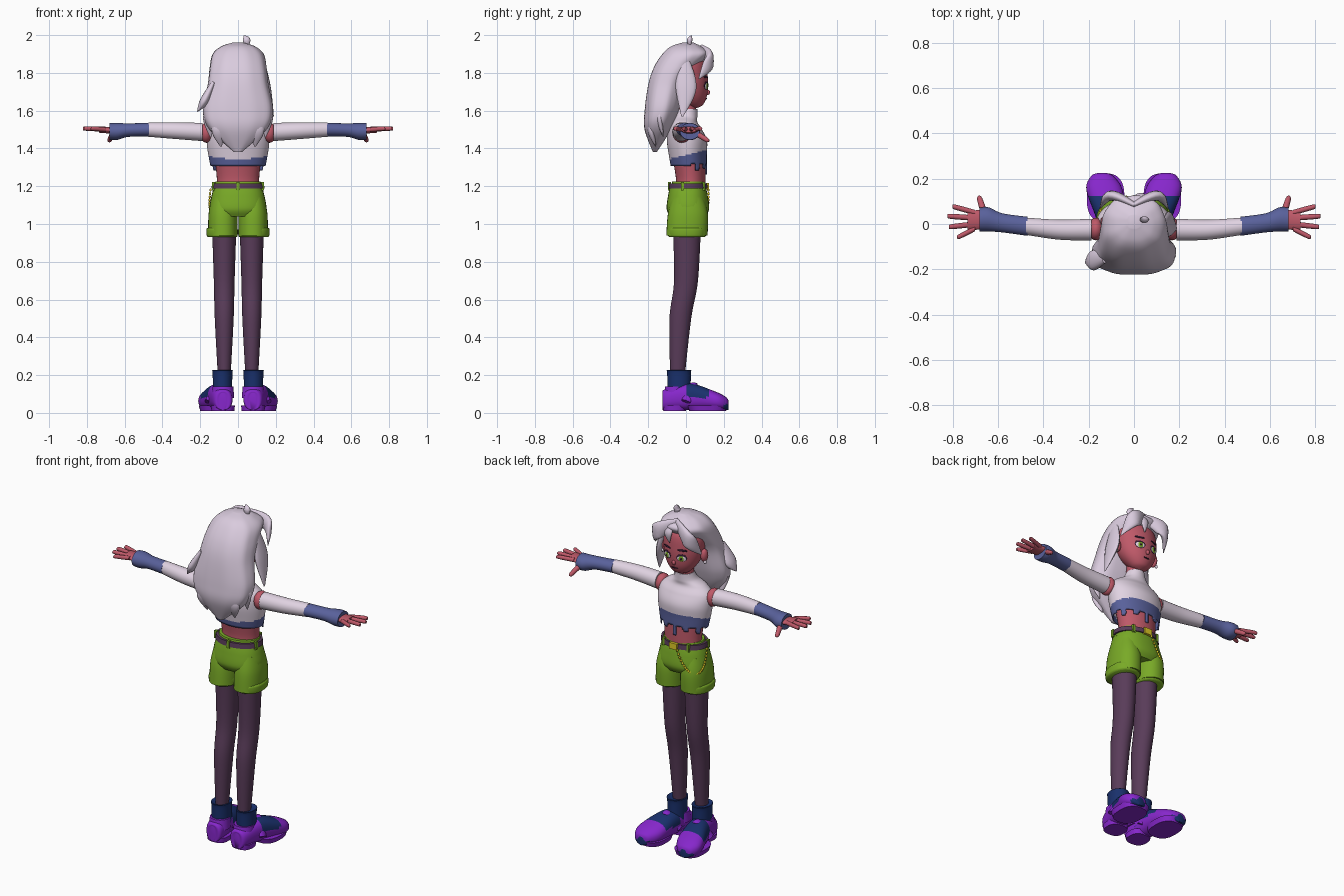
import bpy, bmesh, math
from mathutils import Vector
from mathutils.bvhtree import BVHTree

cube = bpy.data.objects.get("Cube")
if cube:
    bpy.data.objects.remove(cube, do_unlink=True)

X, Y, Z = Vector((1, 0, 0)), Vector((0, 1, 0)), Vector((0, 0, 1))
parts = []


def material(name, *rgb):
    result = bpy.data.materials.new(name)
    result.use_nodes = True
    result.diffuse_color = (*rgb, 1)
    shader = next(node for node in result.node_tree.nodes if node.type == 'BSDF_PRINCIPLED')
    shader.inputs["Base Color"].default_value = (*rgb, 1)
    return result


hair = material("pale lilac hair", .7, .6, .73)
cloth = material("off white cloth", .75, .65, .76)
skin = material("rose skin", .52, .1, .14)
blue = material("dusty blue", .1, .12, .33)
green = material("lime green", .19, .4, .02)
plum = material("dark plum", .1, .045, .1)
purple = material("bright purple", .24, .02, .6)
navy = material("navy", .01, .03, .15)
yellow = material("yellow", .75, .6, .02)
dark = material("dark liner", .03, .01, .03)


def resample(rows, steps):
    """Pass a smooth Catmull-Rom curve through rows of numbers."""
    out, last = [], len(rows) - 1
    for i in range(last):
        near = [rows[min(max(i + k, 0), last)] for k in range(-1, 3)]
        for step in range(steps):
            t = step / steps
            out.append([b + t / 2 * (c - a + t * (2 * a - 5 * b + 4 * c - d + t * (3 * (b - c) + d - a)))
                        for a, b, c, d in zip(*near)])
    return out + [list(rows[last])]


def finish(bm, name, mat, mirror=False):
    bmesh.ops.recalc_face_normals(bm, faces=bm.faces)
    mesh = bpy.data.meshes.new(name)
    bm.to_mesh(mesh)
    bm.free()
    part = bpy.data.objects.new(name, mesh)
    bpy.context.collection.objects.link(part)
    mesh.materials.append(mat)
    if mirror:
        part.modifiers.new("mirror", 'MIRROR').use_mirror_merge = False
    parts.append(part)
    return part


def loft(name, mat, rows, u=X, v=Y, flat=1, mirror=False, sides=32, steps=8, power=2, wave=0, caps=True):
    """Skin rows of (x, y, z, radius[, second radius]); with v=None the rings follow the path."""
    bm, rings = bmesh.new(), []
    rows = resample([row if len(row) > 4 else (*row, row[-1] * flat) for row in rows], steps)
    points = [Vector(row[:3]) for row in rows]
    for i, (centre, row) in enumerate(zip(points, rows)):
        across, other = u, v
        if v is None:
            along = (points[min(i + 1, len(rows) - 1)] - points[max(i - 1, 0)]).normalized()
            across = (u - along * u.dot(along)).normalized()
            other = along.cross(across)
        ring = []
        for k in range(sides):
            angle = math.tau * k / sides
            ripple = 1 + wave * math.cos(9 * angle + 3 * centre.z)
            a, b = (math.copysign(abs(f) ** (2 / power), f) * ripple for f in (math.cos(angle), math.sin(angle)))
            ring.append(bm.verts.new(centre + across * a * row[3] + other * b * row[4]))
        rings.append(ring)
    for lower, upper in zip(rings, rings[1:]):
        for k in range(sides):
            n = (k + 1) % sides
            bm.faces.new((lower[k], lower[n], upper[n], upper[k]))
    if caps:
        bm.faces.new(rings[0])
        bm.faces.new(rings[-1])
    return finish(bm, name, mat, mirror)


def stack(name, mat, x, rows, **options):
    """Upright loft at one x, from rows of (y, z, radius[, depth]); off-centre stacks are mirrored."""
    return loft(name, mat, [(x, *row) for row in rows], mirror=x != 0, **options)


def paint(part, mat, rule):
    part.data.materials.append(mat)
    for face in part.data.polygons:
        if rule(face.center):
            face.material_index = len(part.data.materials) - 1


def ball(name, mat, place, size, mirror=False, turn=None):
    bm = bmesh.new()
    bmesh.ops.create_uvsphere(bm, u_segments=20, v_segments=12, radius=1)
    for vert in bm.verts:
        vert.co = Vector(a * b for a, b in zip(vert.co, size))
        vert.co = (turn @ vert.co if turn else vert.co) + Vector(place)
    return finish(bm, name, mat, mirror)


def box(name, mat, place, size):
    bm = bmesh.new()
    bmesh.ops.create_cube(bm, size=1)
    for vert in bm.verts:
        vert.co = Vector(a * b for a, b in zip(vert.co, size)) + Vector(place)
    return finish(bm, name, mat)


# Legs and socks
stack("legs", plum, .073, [(-.045, .2, .034), (-.03, .5, .05), (0, .7, .055), (.005, 1, .065)], flat=1.15)
stack("socks", navy, .082, [(-.035, .06, .05), (-.037, .2, .052), (-.037, .225, .054), (-.04, .22, .04)], flat=1.2)

# Shoes: the height of each section reaches down to the sole
shoe_path = [(.08, -.125, .06, .02), (.08, -.11, .07, .05), (.1, .02, .085, .065), (.13, .15, .065, .08),
             (.14, .21, .05, .05), (.14, .225, .04, .02)]
shoe = loft("shoes", purple, [(*row, row[2] - .015) for row in shoe_path], v=Z, mirror=True, power=2.4)
paint(shoe, navy, lambda c: 0 < c.y < .12 and c.z > .1 - abs(c.x - .1) / 5 or c.y > .2 and c.z < .045)
stack("heel_soles", purple, .08, [(-.06, .01, .06), (-.06, .04, .064)], steps=1, power=2.6)
stack("front_soles", purple, .125, [(.115, .01, .075), (.115, .04, .083)], flat=1.3, steps=1, power=2.6)
loft("shoe_straps", purple, [(.04, 0, .06, .025), (.1, .04, .15, .022), (.165, 0, .06, .025)],
     Y, None, flat=.5, mirror=True)
stack("heel_collars", purple, .08, [(-.06, .08, .06), (-.055, .14, .055)])

# Shorts with rolled cuffs, and the belt
stack("shorts_seat", green, 0, [(.01, 1.2, .125), (.01, 1.15, .14), (.01, 1.08, .15), (.01, 1.04, .125)],
      flat=.75, power=2.3)
stack("shorts_legs", green, .08, [(.01, 1.14, .06), (.01, 1.05, .076), (.005, .94, .078)], flat=1.4, power=2.2)
stack("shorts_cuffs", green, .084, [(.005, .98, .077), (.005, .97, .083), (.005, .94, .082), (.005, .93, .075)],
      flat=1.23, power=2.2)
stack("shorts_waistband", green, 0, [(.012, 1.17, .135), (.015, 1.225, .12)], flat=.73, steps=1)
stack("belt", plum, 0, [(.012, 1.187, .141), (.012, 1.215, .137)], flat=.74, steps=1)
for i in range(5):
    angle = math.tau * (i / 5 - .25)
    box(f"belt_loop_{i + 1}", green, (.137 * math.cos(angle), .1 * math.sin(angle) + .012, 1.2), (.016, .016, .045))
box("belt_buckle", yellow, (0, .115, 1.2), (.05, .016, .036))

# Chain hanging around the right hip
link_count = 26
for i in range(link_count):
    t = i / (link_count - 1)
    angle = math.radians(100 + 80 * t)
    sag = t * (1 - t)
    reach = 1 + sag / 2
    ball(f"chain_link_{i + 1}", yellow,
         (.145 * reach * math.cos(angle), .01 + .11 * reach * math.sin(angle), 1.18 - sag / 2),
         (.006, .006, .008))

# Waist, neck and shoulders
stack("waist", skin, 0, [(.02, 1.17, .12), (.025, 1.24, .112), (.01, 1.4, .13)], flat=.7)
stack("neck", skin, 0, [(0, 1.53, .05), (.01, 1.68, .044)])
ball("shoulders", skin, (.168, -.022, 1.483), (.035, .05, .053), mirror=True)

# Cropped top with a dripping blue hem
top = stack("cropped_top", cloth, 0, [(.02, 1.24, .132, .09), (.01, 1.36, .156, .1), (.005, 1.44, .166, .106),
                                      (-.005, 1.5, .16, .09), (-.01, 1.54, .12, .07), (0, 1.57, .07, .06),
                                      (.01, 1.61, .05, .05)], sides=96, steps=12, caps=False)


def below_hem(c):
    turn = abs(math.atan2(c.x, c.y))
    drip = .06 if turn < .12 else .03 if turn < 1.2 and math.cos(11 * turn) > .3 else 0
    return c.z < 1.31 + c.y / 10 - drip


bm = bmesh.new()
bm.from_mesh(top.data)
bmesh.ops.delete(bm, geom=[face for face in bm.faces if below_hem(face.calc_center_median())], context='FACES')
bm.to_mesh(top.data)
bm.free()
paint(top, blue, lambda c: c.z < 1.365 + c.y / 4)
top.modifiers.new("thickness", 'SOLIDIFY').thickness = .006

# Sleeves, wrist warmers and hands
arm = dict(u=Y, v=Z, mirror=True)
loft("sleeves", cloth, [(.188, -.025, 1.487, .048), (.33, -.025, 1.494, .044), (.475, -.01, 1.5, .038)], **arm)
loft("wrist_warmers", blue, [(.47, -.01, 1.5, .042), (.58, .005, 1.497, .042), (.64, .02, 1.49, .053),
                             (.68, .02, 1.49, .052)], flat=.85, **arm)
loft("palms", skin, [(.66, .02, 1.495, .044), (.735, .015, 1.5, .042)], flat=.4, **arm)
for name, root, reach, spread in (("index", .05, .8, .075), ("middle", .026, .82, .034),
                                  ("ring", 0, .815, -.012), ("little", -.02, .78, -.055)):
    loft(name + "_fingers", skin, [(.7, root, 1.5, .012), (reach - .01, spread, 1.505, .011),
                                   (reach, spread, 1.5, .003)], sides=12, **arm)
loft("thumbs", skin, [(.66, .045, 1.485, .015), (.68, .11, 1.445, .012), (.684, .12, 1.436, .003)],
     X, None, mirror=True, sides=12)

# Head, ears and nose
head = stack("head", skin, 0, [(.045, 1.613, .012), (.045, 1.63, .05), (.034, 1.67, .086), (.02, 1.72, .11),
                               (.01, 1.78, .121), (0, 1.85, .12), (0, 1.9, .08)], flat=.87, sides=40)
ball("ears", skin, (.128, .01, 1.735), (.02, .024, .038), mirror=True)
ball("earrings", cloth, (.14, .02, 1.7), (.008, .008, .01), mirror=True)
ball("nose", skin, (0, .115, 1.697), (.011, .012, .014))

# Painted face plates laid on the head
bm = bmesh.new()
bm.from_mesh(head.data)
surface = BVHTree.FromBMesh(bm)
bm.free()


def plate(name, mat, x, z, width, height, lift=0):
    place, normal, _, _ = surface.ray_cast(Vector((x, 1, z)), -Y)
    ball(name, mat, place + normal * lift, (width, height, .004), x != 0, normal.to_track_quat('Z', 'Y'))


plate("eye_outlines", dark, .047, 1.734, .031, .022)
plate("eye_whites", cloth, .047, 1.73, .026, .017, .002)
plate("irises", green, .045, 1.73, .015, .017, .004)
plate("pupils", dark, .045, 1.73, .006, .008, .006)
plate("eyebrows", dark, .05, 1.778, .03, .006)
plate("mouth", dark, 0, 1.664, .02, .004)

# Main mass of hair
stack("hair_mass", hair, 0, [(.01, 1.96, .03, .03), (0, 1.94, .09, .08), (0, 1.9, .135, .125),
                             (-.055, 1.83, .15, .115), (-.1, 1.74, .16, .1), (-.13, 1.6, .185, .09),
                             (-.15, 1.5, .15, .07), (-.165, 1.38, .02, .01)],
      sides=48, power=2.35, wave=.012)


# Separate locks of hair, widest in the middle and pointed at the tip
def lock(name, across, width, start, middle, end, flat=.5, mirror=False):
    loft(name, hair, [(*start, width / 2), (*middle, width), (*end, width / 10)],
         across, None, flat=flat, mirror=mirror, sides=16)


lock("fringe", Z, .045, (-.01, .08, 1.93), (.1, .125, 1.865), (.15, .07, 1.77), mirror=True)
lock("centre_fringe", X, .024, (.02, .1, 1.92), (.03, .125, 1.87), (.025, .12, 1.81))
lock("left_side_lock", Y, .055, (.13, -.01, 1.87), (.155, 0, 1.72), (.188, -.02, 1.57), flat=.35)
lock("right_back_flick", Y, .045, (-.13, -.15, 1.75), (-.18, -.16, 1.65), (-.215, -.17, 1.595))
lock("inner_back_tips", X, .04, (.08, -.17, 1.6), (.1, -.185, 1.5), (.09, -.16, 1.41), mirror=True)
lock("outer_back_tips", X, .035, (.13, -.13, 1.65), (.15, -.14, 1.56), (.145, -.12, 1.46), mirror=True)
lock("crown_tuft", X, .02, (.045, .02, 1.94), (.045, .02, 1.975), (.03, .03, 1.998), flat=.7)

# Smooth shading with sharp edges kept
bpy.ops.object.select_all(action='DESELECT')
for part in parts:
    part.select_set(True)
bpy.context.view_layer.objects.active = parts[0]
bpy.ops.object.shade_smooth_by_angle(angle=math.radians(50))
